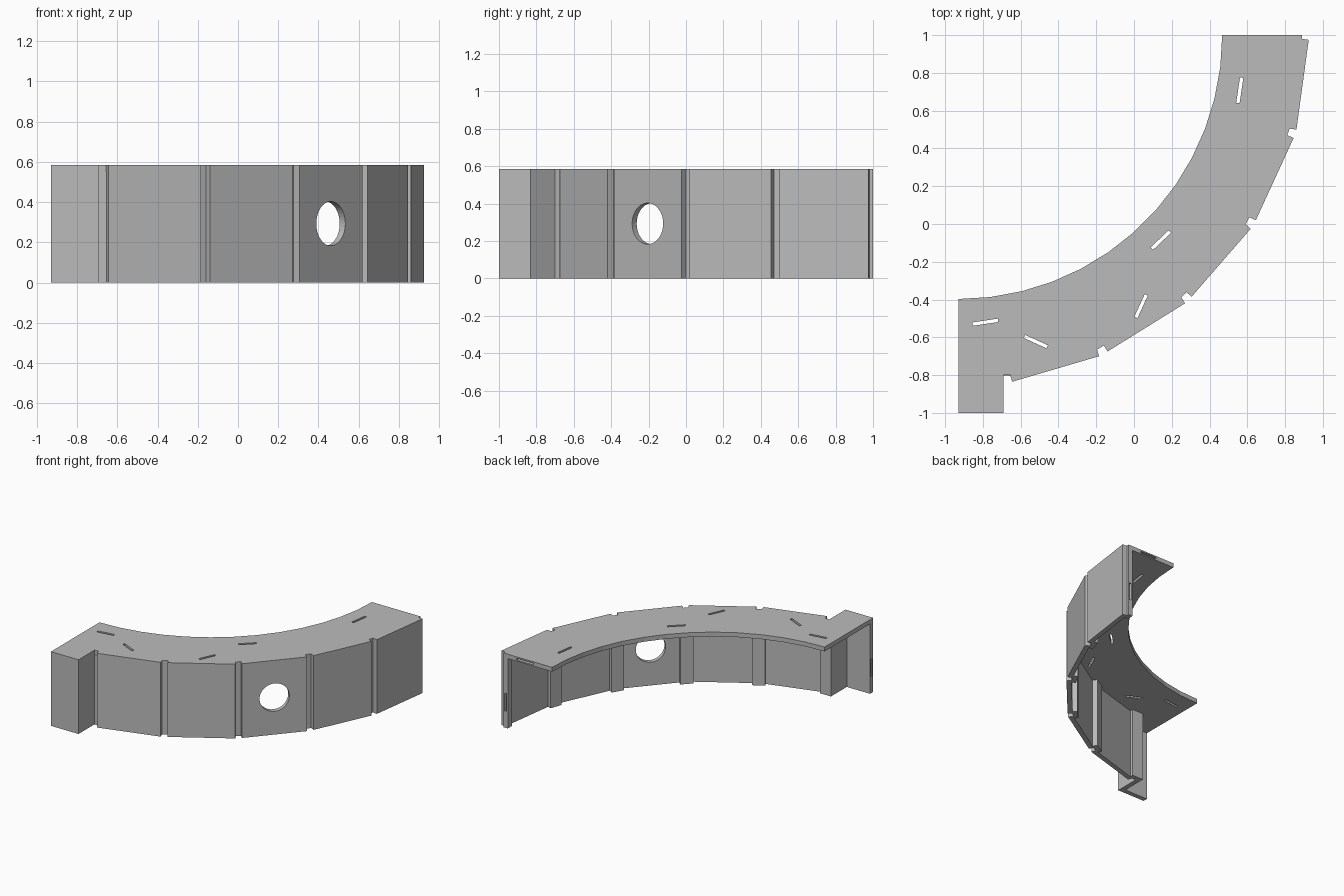
import bpy, bmesh, math
from mathutils import Vector

if "Cube" in bpy.data.objects:
    bpy.data.objects.remove(bpy.data.objects["Cube"], do_unlink=True)

HEIGHT, TOP_T, WALL_T = 0.585, 0.035, 0.037
UNDER = HEIGHT - TOP_T

grey = bpy.data.materials.new("light_grey")
grey.use_nodes = True
colour = (0.5, 0.5, 0.5, 1)
grey.diffuse_color = colour
grey.node_tree.nodes["Principled BSDF"].inputs["Base Color"].default_value = colour


def prism(name, outline, z0, z1):
    """Extrude a flat outline from z0 to z1."""
    bm = bmesh.new()
    face = bm.faces.new([bm.verts.new((p[0], p[1], z0)) for p in outline])
    new = bmesh.ops.extrude_face_region(bm, geom=[face])["geom"]
    for v in new:
        if isinstance(v, bmesh.types.BMVert):
            v.co.z = z1
    bmesh.ops.recalc_face_normals(bm, faces=bm.faces)
    mesh = bpy.data.meshes.new(name)
    bm.to_mesh(mesh)
    bm.free()
    mesh.materials.append(grey)
    ob = bpy.data.objects.new(name, mesh)
    bpy.context.collection.objects.link(ob)
    return ob


def box(name, x0, x1, y0, y1, z0, z1):
    return prism(name, [(x0, y0), (x1, y0), (x1, y1), (x0, y1)], z0, z1)


def strip(a, b, left, right=0.0):
    """Rectangle along a-b, reaching left and right of the line."""
    a, b = Vector(a), Vector(b)
    d = (b - a).normalized()
    n = Vector((-d.y, d.x))
    return [a - n * right, b - n * right, b + n * left, a + n * left]


def cut(ob, cutters):
    """Subtract the cutters and delete them."""
    for c in cutters:
        c.hide_render = True
        m = ob.modifiers.new("cut", 'BOOLEAN')
        m.operation, m.object, m.solver = 'DIFFERENCE', c, 'EXACT'
    bpy.context.view_layer.update()
    dg = bpy.context.evaluated_depsgraph_get()
    mesh = bpy.data.meshes.new_from_object(ob.evaluated_get(dg))
    ob.modifiers.clear()
    ob.data = mesh
    for c in cutters:
        bpy.data.objects.remove(c, do_unlink=True)


# Outer ends of the front panels, from the return to the far end
panels = [((-0.645, -0.835), (-0.185, -0.70)), ((-0.14, -0.675), (0.27, -0.42)),
          ((0.305, -0.385), (0.618, -0.025)), ((0.645, 0.02), (0.845, 0.455)),
          ((0.86, 0.50), (0.925, 0.975))]
strips = [strip(a, b, WALL_T) for a, b in panels]

# Counter top: square ends, grooved outer edge and curved inner edge
outline = [(-0.93, -1), (-0.69, -1), (-0.69, -0.80)]
for s in strips:
    outline += [s[3], s[0], s[1], s[2]]
outline += [(0.89, 1)]
STEPS = 13
for i in range(STEPS + 1):
    a = math.pi / 2 * i / STEPS
    outline.append((-0.93 + 1.397 * math.cos(a), 1 - 1.397 * math.sin(a)))
top = prism("counter_top", outline, UNDER, HEIGHT)

# Slots through the top and into its end
slots = [((-0.855, -0.53), (-0.72, -0.51)), ((-0.58, -0.595), (-0.46, -0.65)),
         ((0.01, -0.495), (0.065, -0.375)), ((0.095, -0.13), (0.19, -0.04)),
         ((0.55, 0.64), (0.57, 0.775))]
cutters = [prism("slot_cutter", strip(a, b, 0.009, 0.009), UNDER - 0.1, HEIGHT + 0.1)
           for a, b in slots]
cutters.append(box("slot_cutter", 0.63, 0.775, 0.97, 1.1, 0.56, 0.574))
cut(top, cutters)

# Front panels
walls = [prism(f"front_panel_{i + 1}", s, 0, UNDER) for i, s in enumerate(strips)]

# Round opening through the middle panel
a, b = (Vector(p) for p in panels[2])
bpy.ops.mesh.primitive_cylinder_add(
    vertices=40, radius=0.11, depth=0.3, location=((a + b) / 2).to_3d() + Vector((0, 0, 0.293)),
    rotation=(math.pi / 2, 0, math.atan2(b.y - a.y, b.x - a.x)))
cut(walls[2], [bpy.context.object])

# Posts behind the grooves
for i in range(len(strips) - 1):
    p, q = strips[i][2], strips[i + 1][3]
    mid, d = (p + q) / 2, (q - p).normalized()
    prism(f"joint_post_{i + 1}", strip(mid - d * 0.048, mid + d * 0.048, WALL_T), 0, UNDER)

# End post with its slot
end_post = box("end_post", 0.853, 0.89, 0.95, 1, 0, UNDER)
cut(end_post, [box("slot_cutter", 0.864, 0.88, 0.97, 1.1, 0.13, 0.27)])

# Square return at the near end
box("corner_post", -0.727, -0.63, -0.803, -0.766, 0, UNDER)
box("return_side", -0.727, -0.69, -1, -0.80, 0, UNDER)
front = box("return_front", -0.93, -0.727, -1, -0.963, 0, UNDER)
cut(front, [box("slot_cutter", -1.1, -0.90, -0.99, -0.973, 0.13, 0.27)])
